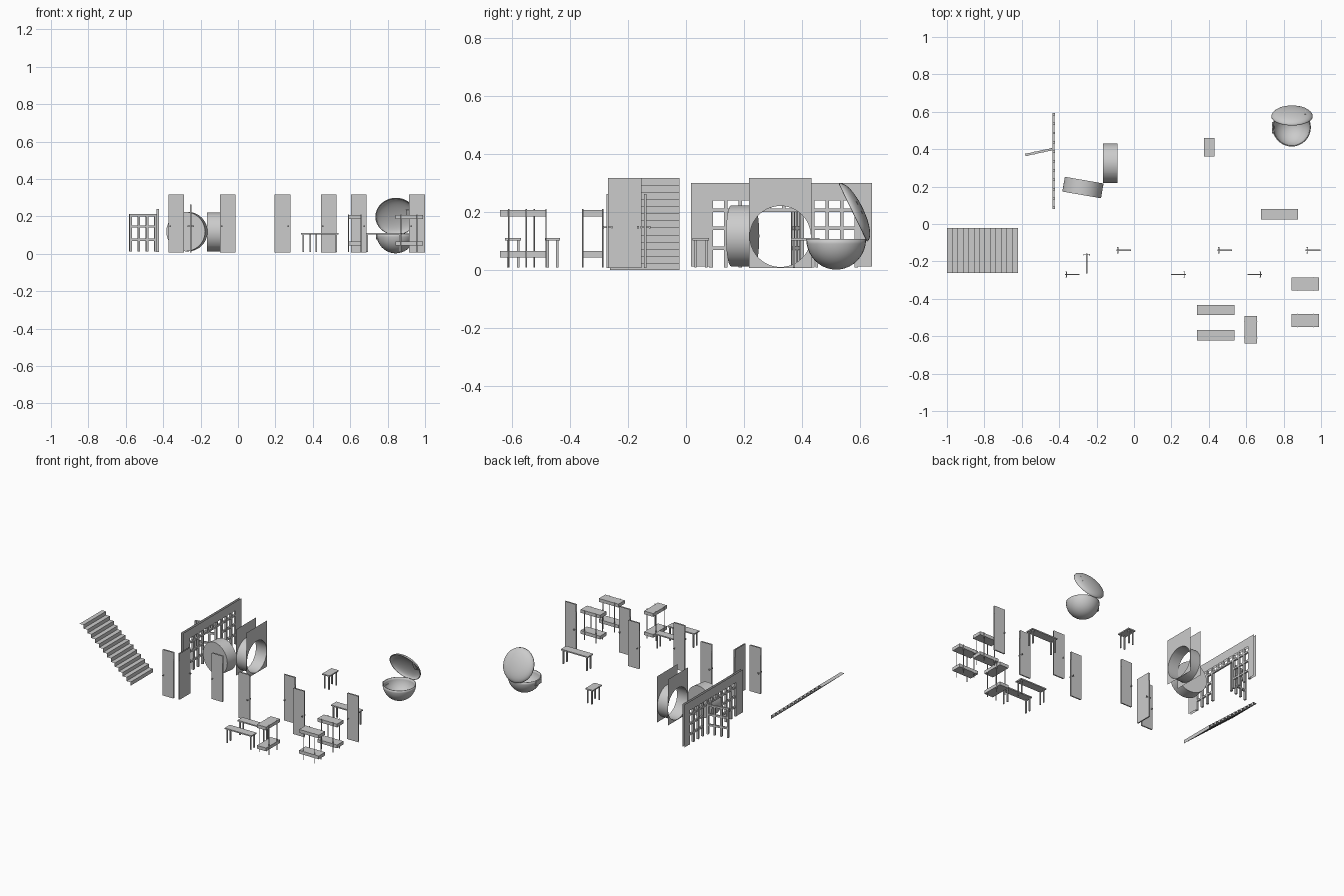
import bpy, bmesh, math
from mathutils import Matrix, Vector

if "Cube" in bpy.data.objects:
    bpy.data.objects.remove(bpy.data.objects["Cube"])


def finish(name, bm, matrix=None, smooth=False):
    me = bpy.data.meshes.new(name)
    bm.to_mesh(me)
    bm.free()
    ob = bpy.data.objects.new(name, me)
    bpy.context.collection.objects.link(ob)
    if matrix:
        ob.matrix_world = matrix
    if smooth:
        bpy.ops.object.select_all(action='DESELECT')
        ob.select_set(True)
        bpy.context.view_layer.objects.active = ob
        bpy.ops.object.shade_smooth_by_angle(angle=math.radians(35))
    return ob


def add_box(bm, x0, x1, y0, y1, z0, z1):
    m = Matrix.Translation(((x0 + x1) / 2, (y0 + y1) / 2, (z0 + z1) / 2))
    m = m @ Matrix.Diagonal((x1 - x0, y1 - y0, z1 - z0, 1))
    bmesh.ops.create_cube(bm, size=1, matrix=m)


def add_post(bm, x, y, z0, z1, r=0.003):
    bmesh.ops.create_cone(bm, cap_ends=True, segments=8, radius1=r, radius2=r,
                          depth=z1 - z0, matrix=Matrix.Translation((x, y, (z0 + z1) / 2)))


def add_quad(bm, pts):
    bm.faces.new([bm.verts.new(p) for p in pts])


def revolve(name, profile, matrix, thickness, segs=32):
    bm = bmesh.new()
    vs = [bm.verts.new((r, 0, z)) for r, z in profile]
    es = [bm.edges.new(p) for p in zip(vs, vs[1:])]
    bmesh.ops.spin(bm, geom=vs + es, axis=(0, 0, 1), cent=(0, 0, 0),
                   angle=2 * math.pi, steps=segs, use_duplicate=False)
    bmesh.ops.remove_doubles(bm, verts=bm.verts[:], dist=1e-5)
    bmesh.ops.recalc_face_normals(bm, faces=bm.faces[:])
    ob = finish(name, bm, matrix, True)
    mod = ob.modifiers.new("thickness", 'SOLIDIFY')
    mod.thickness = thickness
    return ob


# Stairs: a thin folded sheet, high at the left end
bm = bmesh.new()
n, x0, x1, height = 13, -1.0, -0.62, 0.317
path = []
for i in range(n):
    z = height * (1 - i / n)
    path += [(x0 + (x1 - x0) * i / n, z), (x0 + (x1 - x0) * (i + 1) / n, z)]
path.append((x1, 0))
rows = [(bm.verts.new((x, -0.262, z)), bm.verts.new((x, -0.022, z))) for x, z in path]
for a, b in zip(rows, rows[1:]):
    bm.faces.new((a[0], b[0], b[1], a[1]))
finish("stairs", bm)


# Doors: leaf, handle through the leaf, and thin wall sheets on both faces
def door(cx, cy, width, side, turn=0):
    m = Matrix.Translation((cx, cy, 0)) @ Matrix.Rotation(turn, 4, 'Z')
    w, t = width / 2, 0.004
    bm = bmesh.new()
    add_box(bm, -w, w, -t, t, 0.007, 0.262)
    finish("door_leaf", bm, m)
    bm = bmesh.new()
    hx = side * (w - 0.008)
    add_box(bm, hx - 0.002, hx + 0.002, -0.015, 0.015, 0.146, 0.15)
    for s in (-1, 1):
        add_box(bm, hx - 0.004, hx + 0.004, s * 0.015 - 0.002, s * 0.015 + 0.002, 0.144, 0.152)
    finish("door_handle", bm, m)
    bm = bmesh.new()
    for s in (-1, 1):
        y = s * (t + 0.0003)
        add_quad(bm, [(-w - .003, y, .007), (w + .003, y, .007), (w + .003, y, .318), (-w - .003, y, .318)][::-s])
    finish("door_wall_sheet", bm, m)


for cx, cy, side in [(-0.33, -0.27, -1), (-0.055, -0.14, -1), (0.238, -0.27, 1),
                     (0.485, -0.14, -1), (0.645, -0.27, 1), (0.957, -0.14, -1)]:
    door(cx, cy, 0.078, side)
door(-0.253, -0.211, 0.108, 1, math.pi / 2)

# Barred wall: two thin sheets around an opening filled with bars
bm = bmesh.new()
for x in (-0.438, -0.422):
    for ya, yb, za, zb in [(.017, .08, .012, .30), (.593, .64, .012, .30), (.08, .593, .24, .30)]:
        add_quad(bm, [(x, ya, za), (x, yb, za), (x, yb, zb), (x, ya, zb)])
finish("barred_wall_sheets", bm)

bm = bmesh.new()
for i in range(11):
    y = 0.0865 + 0.05 * i
    low = 0.205 if 0.27 < y < 0.40 else 0.01
    add_box(bm, -0.437, -0.423, y - 0.0065, y + 0.0065, low, 0.24)
for z in (0.075, 0.145, 0.207):
    spans = [(.08, .593)] if z > 0.2 else [(.08, .243), (.43, .593)]
    for ya, yb in spans:
        add_box(bm, -0.436, -0.424, ya, yb, z - 0.006, z + 0.006)
finish("wall_bars", bm)

# Open barred gate
bm = bmesh.new()
length = 0.147
for i in range(4):
    x = 0.006 + (length - 0.012) * i / 3
    add_box(bm, x - 0.006, x + 0.006, -0.007, 0.007, 0.012, 0.212)
for z in (0.075, 0.145, 0.206):
    add_box(bm, 0, length, -0.006, 0.006, z - 0.006, z + 0.006)
finish("barred_gate", bm, Matrix.Translation((-0.437, 0.40, 0)) @
       Matrix.Rotation(math.atan2(-0.03, -0.14), 4, 'Z'))

# Round portal: tube between two sheets with a round hole
cy, cz, r = 0.325, 0.116, 0.105
ya, yb, za, zb = 0.217, 0.432, 0.007, 0.318
angles = [2 * math.pi * i / 48 for i in range(48)]
angles += [math.atan2(z - cz, y - cy) % (2 * math.pi) for y in (ya, yb) for z in (za, zb)]
angles.sort()


def rim_hit(a):
    c, s = math.cos(a), math.sin(a)
    ty = ((yb if c > 0 else ya) - cy) / c if abs(c) > 1e-6 else 9
    tz = ((zb if s > 0 else za) - cz) / s if abs(s) > 1e-6 else 9
    t = min(ty, tz)
    return cy + t * c, cz + t * s


bm, tube = bmesh.new(), bmesh.new()
rings = []
for x in (-0.167, -0.087):
    inner = [(x, cy + r * math.cos(a), cz + r * math.sin(a)) for a in angles]
    a_in = [bm.verts.new(p) for p in inner]
    a_out = [bm.verts.new((x, *rim_hit(a))) for a in angles]
    rings.append([tube.verts.new(p) for p in inner])
    for i in range(len(angles)):
        j = (i + 1) % len(angles)
        bm.faces.new((a_in[i], a_out[i], a_out[j], a_in[j]))
for i in range(len(angles)):
    j = (i + 1) % len(angles)
    tube.faces.new((rings[0][i], rings[0][j], rings[1][j], rings[1][i]))
finish("portal_wall_sheets", bm)
finish("portal_tube", tube, None, True)

# Round door slab, swung open beside the portal
bm = bmesh.new()
bmesh.ops.create_cone(bm, cap_ends=True, segments=48, radius1=0.105, radius2=0.105, depth=0.08)
axis = Vector((0.17, 0.985, 0)).to_track_quat('Z', 'Y').to_matrix().to_4x4()
finish("round_door", bm, Matrix.Translation((-0.273, 0.195, 0.118)) @ axis, True)

# Pod: hollow bowl with a tilted shallow lid
quarter = [math.pi / 2 * i / 10 for i in range(11)]
revolve("pod_bowl", [(0.098 * math.cos(a), -0.1 * math.sin(a)) for a in quarter],
        Matrix.Translation((0.843, 0.517, 0.107)), -0.005)
lid_m = Matrix.Translation((0.845, 0.574, 0.198)) @ Matrix.Rotation(math.radians(-64), 4, 'X')
revolve("pod_lid", [(0.106 * math.cos(a), 0.033 * math.sin(a)) for a in quarter], lid_m, -0.005)
bm = bmesh.new()
add_box(bm, 0.052, 0.074, -0.03, 0.02, 0.018, 0.029)
finish("pod_lid_window", bm, lid_m)
bm = bmesh.new()
add_box(bm, 0.738, 0.752, 0.485, 0.545, 0.075, 0.079)
add_box(bm, 0.738, 0.742, 0.485, 0.545, 0.075, 0.105)
finish("pod_grip", bm)


# Bunk beds: two mattresses on four thin posts
def bunk(xa, xb, yc, yd):
    bm = bmesh.new()
    for z in (0.044, 0.185):
        add_box(bm, xa, xb, yc, yd, z, z + 0.022)
    finish("bunk_mattresses", bm)
    bm = bmesh.new()
    along_x = xb - xa > yd - yc
    ix, iy = (0.03, 0.0) if along_x else (0.0, 0.03)
    for x in (xa + ix, xb - ix):
        for y in (yc + iy, yd - iy):
            add_post(bm, x, y, 0.01, 0.21, 0.0025)
    finish("bunk_posts", bm)


bunk(0.842, 0.988, -0.355, -0.287)
bunk(0.842, 0.988, -0.55, -0.482)
bunk(0.59, 0.658, -0.64, -0.493)


# Tables: thin top on four legs
def table(xa, xb, yc, yd):
    bm = bmesh.new()
    add_box(bm, xa, xb, yc, yd, 0.102, 0.11)
    finish("table_top", bm)
    bm = bmesh.new()
    for x in (xa + 0.012, xb - 0.012):
        for y in (yc + 0.01, yd - 0.01):
            add_box(bm, x - .004, x + .004, y - .004, y + .004, 0.01, 0.103)
    finish("table_legs", bm)


table(0.337, 0.537, -0.486, -0.433)
table(0.337, 0.537, -0.623, -0.568)
table(0.678, 0.878, 0.023, 0.08)
table(0.375, 0.43, 0.362, 0.46)
